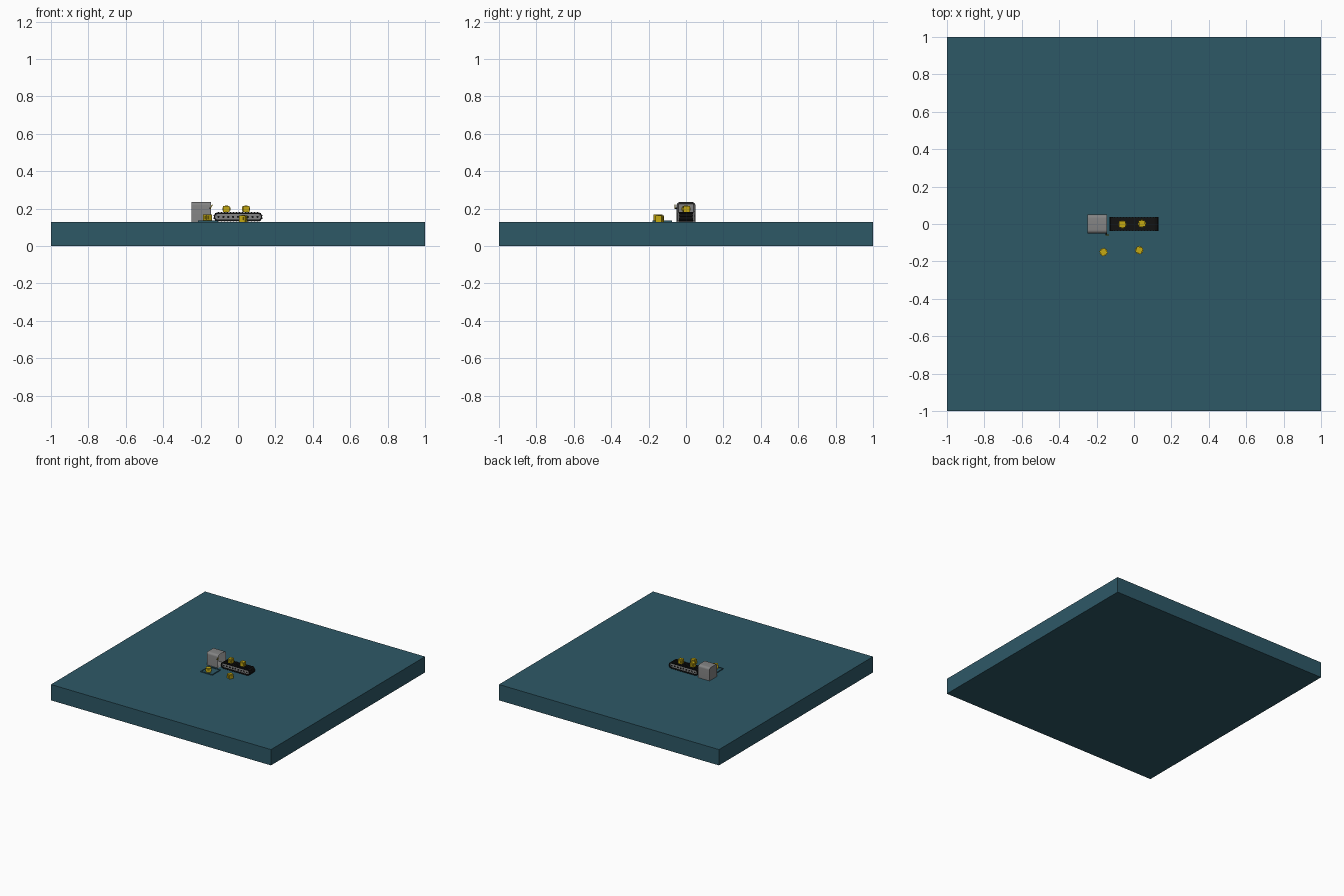
import bpy, bmesh, math
from mathutils import Matrix, Vector

if "Cube" in bpy.data.objects:
    bpy.data.objects.remove(bpy.data.objects["Cube"], do_unlink=True)


def material(name, rgb):
    m = bpy.data.materials.new(name)
    m.use_nodes = True
    m.diffuse_color = (*rgb, 1)
    m.node_tree.nodes["Principled BSDF"].inputs["Base Color"].default_value = (*rgb, 1)
    return m


TEAL = material("teal floor", (0.027, 0.098, 0.134))
GREY = material("machine grey", (0.23, 0.23, 0.23))
BLACK = material("belt black", (0.006, 0.006, 0.006))
YELLOW = material("box yellow", (0.56, 0.40, 0.006))
FLOOR = 0.13


def finish(name, bm, mat, smooth=False):
    bmesh.ops.recalc_face_normals(bm, faces=bm.faces[:])
    me = bpy.data.meshes.new(name)
    bm.to_mesh(me)
    bm.free()
    me.materials.append(mat)
    ob = bpy.data.objects.new(name, me)
    bpy.context.collection.objects.link(ob)
    if smooth:
        bpy.ops.object.select_all(action='DESELECT')
        ob.select_set(True)
        bpy.context.view_layer.objects.active = ob
        bpy.ops.object.shade_smooth_by_angle(angle=math.radians(35))
    return ob


def add_box(bm, centre, size, rot=Matrix.Identity(4)):
    bmesh.ops.create_cube(bm, size=1, matrix=Matrix.Translation(centre) @ rot
                          @ Matrix.Diagonal((*size, 1)))


def box(name, centre, size, mat, rot=Matrix.Identity(4)):
    bm = bmesh.new()
    add_box(bm, centre, size, rot)
    return finish(name, bm, mat)


def prism(bm, points, offset):
    """Extrude a closed 3D outline along offset and return the far cap."""
    face = bm.faces.new([bm.verts.new(p) for p in points])
    ext = bmesh.ops.extrude_face_region(bm, geom=[face], use_keep_orig=True)["geom"]
    bmesh.ops.translate(bm, verts=[g for g in ext if isinstance(g, bmesh.types.BMVert)],
                        vec=offset)
    return [g for g in ext if isinstance(g, bmesh.types.BMFace)][0]


def stadium(half, radius, zc, y, n=12):
    pts = []
    for side in (1, -1):
        for i in range(n + 1):
            a = -math.pi / 2 + math.pi * i / n
            pts.append((side * (half + radius * math.cos(a)), y, zc + side * radius * math.sin(a)))
    return pts


# Floor slab and the thin framed delivery pad
box("floor_slab", (0, 0, FLOOR / 2), (2, 2, FLOOR), TEAL)
box("delivery_pad", (-0.161, -0.127, FLOOR + 0.002), (0.106, 0.106, 0.004), TEAL)
bm = bmesh.new()
for s in (-1, 1):
    add_box(bm, (-0.161 + s * 0.0505, -0.127, FLOOR + 0.004), (0.005, 0.106, 0.008))
    add_box(bm, (-0.161, -0.127 + s * 0.0505, FLOOR + 0.004), (0.096, 0.005, 0.008))
finish("pad_rim", bm, TEAL)

# Machine housing: rounded top, hollow mouth towards the conveyor
bm = bmesh.new()
W, TOP, R = 0.05, 0.235, 0.018
outline = [(-0.249, -W, FLOOR), (-0.249, W, FLOOR)]
for s, start in ((1, 0), (-1, 90)):
    for i in range(7):
        a = math.radians(start + 15 * i)
        outline.append((-0.249, s * (W - R) + R * math.cos(a), TOP - R + R * math.sin(a)))
cap = prism(bm, outline, Vector((0.104, 0, 0)))
bmesh.ops.recalc_face_normals(bm, faces=bm.faces[:])
bmesh.ops.inset_region(bm, faces=[cap], thickness=0.010)
bmesh.ops.translate(bm, verts=cap.verts[:], vec=(-0.085, 0, 0))
finish("machine_housing", bm, GREY, True)

# Conveyor belt loop
ZC, RAD, HALF, WID = 0.156, 0.022, 0.107, 0.070
bm = bmesh.new()
outer = stadium(HALF, RAD, ZC, -WID / 2)
inner = stadium(HALF, RAD - 0.007, ZC, -WID / 2)
rings = [[bm.verts.new((x, y + d, z)) for x, y, z in pts]
         for pts, d in ((outer, 0), (outer, WID), (inner, WID), (inner, 0))]
n = len(outer)
for k in range(4):
    a, b = rings[k], rings[(k + 1) % 4]
    for i in range(n):
        bm.faces.new((a[i], a[(i + 1) % n], b[(i + 1) % n], b[i]))
finish("conveyor_belt", bm, BLACK, True)

# Raised slats around the belt
bm = bmesh.new()
for i in range(14):
    x = -0.104 + i * 0.016
    for s in (-1, 1):
        add_box(bm, (x, 0, ZC + s * RAD), (0.009, 0.074, 0.006))
for s in (-1, 1):
    for deg in (-60, -20, 20, 60):
        a = math.radians(deg)
        add_box(bm, (s * (HALF + RAD * math.cos(a)), 0, ZC + RAD * math.sin(a)),
                (0.006, 0.074, 0.009), Matrix.Rotation(-s * a, 4, 'Y'))
finish("belt_slats", bm, BLACK)

# Conveyor frame inside the loop, with roller ends on both sides
bm = bmesh.new()
prism(bm, stadium(HALF, RAD - 0.0075, ZC, -0.033), Vector((0, 0.066, 0)))
finish("conveyor_frame", bm, GREY, True)
bm = bmesh.new()
for i in range(9):
    bmesh.ops.create_cone(bm, cap_ends=True, segments=12, radius1=0.006, radius2=0.006,
                          depth=0.071, matrix=Matrix.Translation((-0.104 + i * 0.026, 0, ZC))
                          @ Matrix.Rotation(math.pi / 2, 4, 'X'))
finish("roller_ends", bm, BLACK, True)


# Yellow cargo boxes: cube body with small raised panels on every side
def cargo(name, x, y, z, degrees):
    s = 0.034
    bm = bmesh.new()
    spin = Matrix.Rotation(math.radians(degrees), 4, 'Z')
    centre = Vector((x, y, z + s / 2))
    add_box(bm, centre, (s, s, s), spin)
    for size in ((s + 0.008, s * 0.45, s * 0.45), (s * 0.45, s + 0.008, s * 0.45),
                 (s * 0.45, s * 0.45, s + 0.002)):
        add_box(bm, centre, size, spin)
    finish(name, bm, YELLOW)


BELT_TOP = ZC + RAD + 0.003
cargo("belt_box_near", -0.062, -0.002, BELT_TOP, 0)
cargo("belt_box_far", 0.043, 0.002, BELT_TOP, 4)
cargo("pad_box", -0.163, -0.150, FLOOR + 0.005, 35)
cargo("floor_box", 0.028, -0.140, FLOOR, 70)

# Small lever on the front of the machine
box("lever_mount", (-0.149, -0.053, 0.203), (0.008, 0.012, 0.008), BLACK)
box("lever", (-0.143, -0.058, 0.211), (0.005, 0.006, 0.024), YELLOW,
    Matrix.Rotation(math.radians(30), 4, 'Y'))
